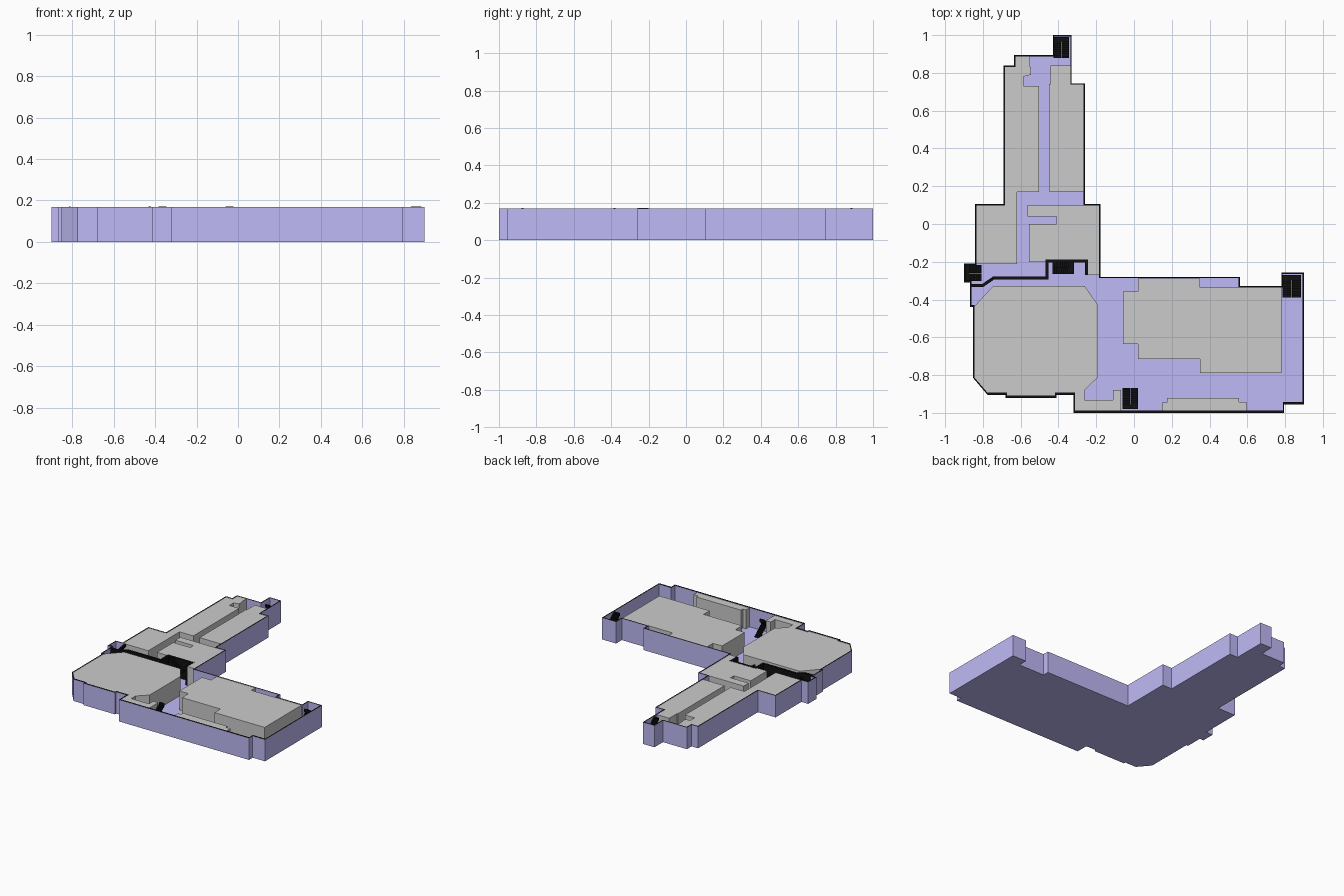
import bpy, bmesh
from mathutils import Vector

if "Cube" in bpy.data.objects:
    bpy.data.objects.remove(bpy.data.objects["Cube"])

H, FLOOR = 0.169, 0.02      # wall height, floor slab thickness


def material(name, rgb):
    m = bpy.data.materials.new(name)
    m.diffuse_color = (*rgb, 1)
    m.use_nodes = True
    m.node_tree.nodes["Principled BSDF"].inputs["Base Color"].default_value = m.diffuse_color
    return m


PURPLE = material("shell_purple", (0.52, 0.49, 0.92))
BLACK = material("black", (0.005, 0.005, 0.005))


def finish(bm, name, mats=()):
    bmesh.ops.recalc_face_normals(bm, faces=bm.faces[:])
    me = bpy.data.meshes.new(name)
    bm.to_mesh(me)
    bm.free()
    for m in mats:
        me.materials.append(m)
    ob = bpy.data.objects.new(name, me)
    bpy.context.collection.objects.link(ob)
    return ob


def ring(bm, pts, z):
    return [bm.verts.new((x, y, z)) for x, y in pts]


def bridge(bm, a, b, mat=0):
    for i in range(len(a)):
        j = (i + 1) % len(a)
        bm.faces.new((a[i], a[j], b[j], b[i])).material_index = mat


def add_prism(bm, pts, z0, z1):
    a, b = ring(bm, pts, z0), ring(bm, pts, z1)
    bridge(bm, a, b)
    bm.faces.new(a)
    bm.faces.new(b)


def prism(name, pts, z0=FLOOR, z1=H - 0.002, mats=()):
    bm = bmesh.new()
    add_prism(bm, pts, z0, z1)
    return finish(bm, name, mats)


def offset(pts, dist, closed=True):
    """Mitred offset to the right of travel; dist(edge_normal) gives thickness."""
    n = len(pts)
    normals = []
    for i in range(n if closed else n - 1):
        d = (Vector(pts[(i + 1) % n]) - Vector(pts[i])).normalized()
        normals.append(Vector((d.y, -d.x)))
    out = []
    for i, p in enumerate(pts):
        a = normals[i - 1] if closed or i else normals[0]
        b = normals[min(i, len(normals) - 1)]
        da, db = dist(a), dist(b)
        det = a.x * b.y - a.y * b.x
        if abs(det) < 1e-6:
            v = a * da
        else:
            v = Vector(((da * b.y - db * a.y) / det, (a.x * db - b.x * da) / det))
        out.append((p[0] + v.x, p[1] + v.y))
    return out


# Outer shell: bottom, walls with dark rim, and inside floor
outline = [(-.43, 1), (-.33, 1), (-.33, .745), (-.26, .745), (-.26, .105), (-.178, .105),
           (-.178, -.28), (.56, -.28), (.56, -.328), (.78, -.328), (.78, -.258), (.9, -.258),
           (.9, -.955), (.795, -.955), (.795, -1), (-.32, -1), (-.32, -.905), (-.41, -.905),
           (-.41, -.92), (-.68, -.92), (-.68, -.905), (-.775, -.905), (-.852, -.815),
           (-.852, -.44), (-.867, -.44), (-.867, -.31), (-.9, -.31), (-.9, -.21), (-.842, -.21),
           (-.842, .105), (-.69, .105), (-.69, .838), (-.635, .838), (-.635, .895), (-.43, .895)]


def thickness(n):
    return 0.013 if n.y > 0.9 or n.x < -0.9 else 0.007


inner = offset(outline, lambda n: 0.012 if n.y > 0.9 else 0.007)
bm = bmesh.new()
loops = [ring(bm, outline, 0), ring(bm, outline, H), ring(bm, inner, H), ring(bm, inner, FLOOR)]
for k in range(3):
    bridge(bm, loops[k], loops[k + 1], 1 if k == 1 else 0)
bm.faces.new(loops[0])
bm.faces.new(loops[3])
finish(bm, "outer_shell", (PURPLE, BLACK))

# Grey room blocks
prism("north_west_rooms", [
    (-.838, .1), (-.685, .1), (-.685, .832), (-.63, .832), (-.63, .89), (-.55, .89), (-.55, .83),
    (-.545, .83), (-.545, .79), (-.585, .78), (-.585, .73), (-.502, .73), (-.502, .17),
    (-.62, .17), (-.62, -.213), (-.838, -.213)])
prism("north_east_rooms", [
    (-.443, .838), (-.335, .838), (-.335, .74), (-.265, .74), (-.265, .172), (-.45, .172),
    (-.45, .74), (-.443, .74)])
prism("middle_rooms", [
    (-.565, .1), (-.183, .1), (-.183, -.27), (-.25, -.27), (-.25, -.2), (-.555, -.2),
    (-.555, 0), (-.41, 0), (-.41, .04), (-.565, .04)])
prism("octagonal_hall", [
    (-.745, -.327), (-.262, -.327), (-.19, -.43), (-.19, -.81), (-.262, -.88), (-.262, -.932),
    (-.11, -.932), (-.11, -.88), (-.068, -.88), (-.068, -.987), (-.314, -.987), (-.314, -.9),
    (-.415, -.9), (-.415, -.914), (-.675, -.914), (-.675, -.9), (-.772, -.9), (-.846, -.813),
    (-.846, -.437)])
prism("east_rooms", [
    (.02, -.288), (.35, -.288), (.35, -.337), (.78, -.337), (.78, -.788), (.35, -.788),
    (.35, -.715), (.02, -.715), (.02, -.635), (-.058, -.635), (-.058, -.358), (.02, -.358)])
prism("south_closet", [
    (.148, -.987), (.148, -.945), (.175, -.945), (.175, -.922), (.555, -.922), (.555, -.942),
    (.595, -.942), (.595, -.987)])

# Dark partition wall between the hall and the north wing
path = [(-.863, -.325), (-.8, -.325), (-.745, -.287), (-.46, -.287), (-.46, -.195),
        (-.252, -.195), (-.252, -.27)]
sides = [offset(path, lambda n, s=s: s * 0.008, False) for s in (1, -1)]
prism("partition_wall", sides[0] + sides[1][::-1], FLOOR, H, (BLACK,))


# Staircases: two flights side by side joined by a landing
def staircase(name, x0, x1, y0, y1, axis, landing_high, upper_high, steps=8):
    bm = bmesh.new()

    def box(u0, u1, v0, v1, top, thick):
        """u runs along the flight toward the landing, v across (0..1)."""
        if not landing_high:
            u0, u1 = 1 - u0, 1 - u1
        if not upper_high:
            v0, v1 = 1 - v0, 1 - v1
        corners = [(u0, v0), (u1, v0), (u1, v1), (u0, v1)]
        if axis == "y":
            corners = [(v, u) for u, v in corners]
        pts = [(x0 + a * (x1 - x0), y0 + b * (y1 - y0)) for a, b in corners]
        add_prism(bm, pts, max(FLOOR, top - thick), top)

    rise = (H + 0.002 - FLOOR) / (2 * steps)
    run = 0.78 / steps
    for i in range(steps):
        box(i * run, (i + 1) * run, 0, 0.49, FLOOR + rise * (i + 1), 0.022)
        box(i * run, (i + 1) * run, 0.51, 1, FLOOR + rise * (2 * steps - i), 0.022)
    box(0.78, 1, 0, 1, FLOOR + rise * steps, 0.015)
    finish(bm, name, (BLACK,))


staircase("north_stairs", -.425, -.345, .88, .99, "y", True, True)
staircase("west_stairs", -.892, -.808, -.303, -.218, "x", False, True)
staircase("hall_stairs", -.432, -.318, -.265, -.2, "x", True, True)
staircase("south_stairs", -.06, .02, -.98, -.868, "y", False, False)
staircase("east_stairs", .785, .885, -.388, -.27, "y", True, True)
